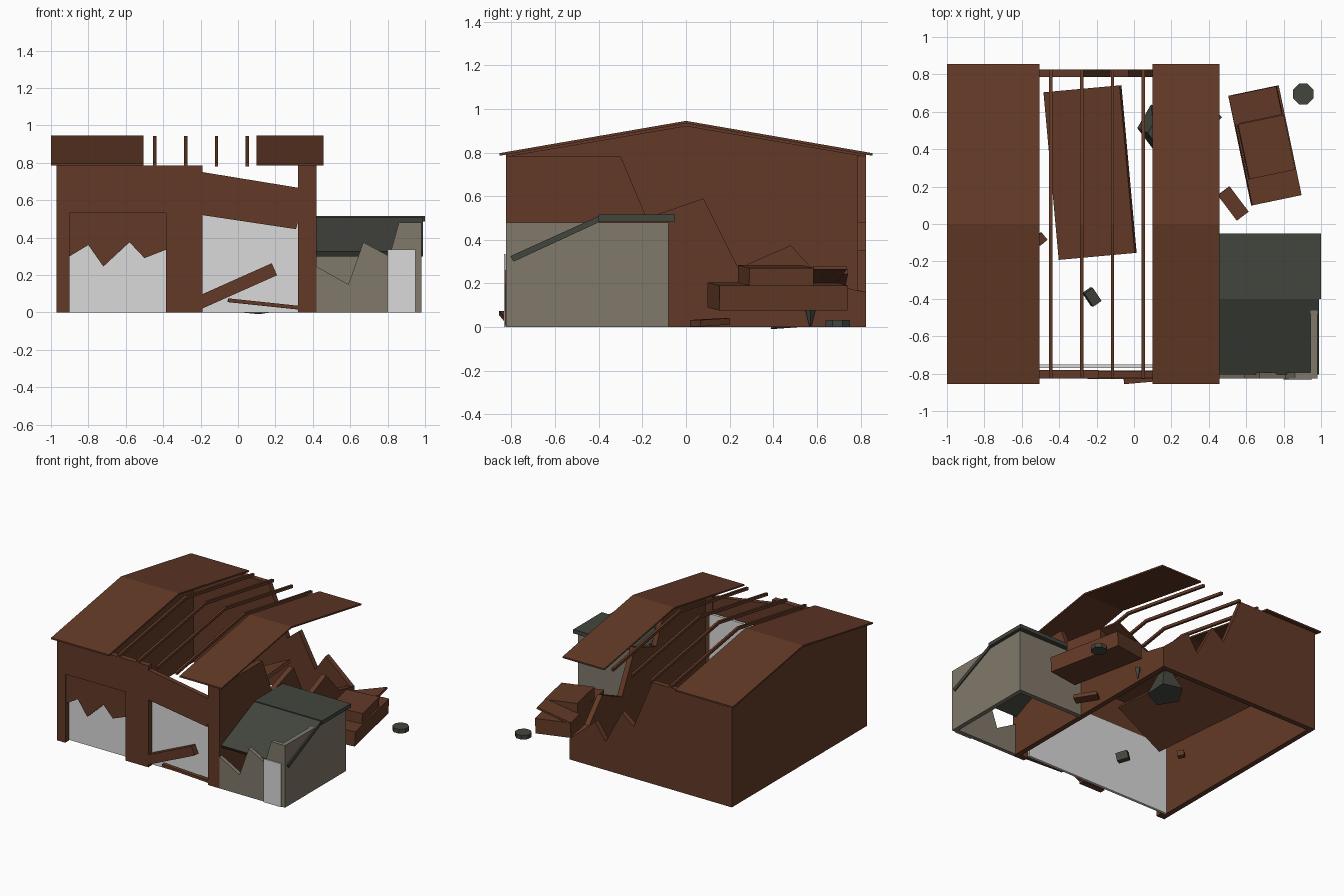
import bpy, bmesh, math
from mathutils import Vector, Euler

if "Cube" in bpy.data.objects:
    bpy.data.objects.remove(bpy.data.objects["Cube"])


def material(name, rgb):
    m = bpy.data.materials.new(name)
    m.diffuse_color = (*rgb, 1)
    m.use_nodes = True
    m.node_tree.nodes["Principled BSDF"].inputs["Base Color"].default_value = m.diffuse_color
    return m


RUST = material("rust_brown", (0.125, 0.042, 0.020))
TAN = material("dusty_tan", (0.22, 0.19, 0.145))
DARK = material("dark_grey_green", (0.055, 0.059, 0.047))
PALE = material("pale_grey", (0.70, 0.70, 0.70))


def finish(name, bm, mat):
    bmesh.ops.recalc_face_normals(bm, faces=bm.faces)
    me = bpy.data.meshes.new(name)
    bm.to_mesh(me)
    bm.free()
    me.materials.append(mat)
    ob = bpy.data.objects.new(name, me)
    bpy.context.collection.objects.link(ob)
    return ob


def box(name, loc, size, mat, rot=(0, 0, 0)):
    bm = bmesh.new()
    bmesh.ops.create_cube(bm, size=1)
    bmesh.ops.scale(bm, vec=size, verts=bm.verts)
    ob = finish(name, bm, mat)
    ob.location = loc
    ob.rotation_euler = [math.radians(a) for a in rot]
    return ob


def block(name, x, y, z, mat):
    return box(name, [(a + b) / 2 for a, b in (x, y, z)],
               [b - a for a, b in (x, y, z)], mat)


def profile(name, pts, axis, d0, d1, mat):
    """Extrude a flat outline: axis 'x' takes (y, z), axis 'y' takes (x, z)."""
    bm = bmesh.new()
    place = (lambda p: (d0, p[0], p[1])) if axis == 'x' else (lambda p: (p[0], d0, p[1]))
    face = bm.faces.new([bm.verts.new(place(p)) for p in pts])
    ext = bmesh.ops.extrude_face_region(bm, geom=[face])
    step = Vector((d1 - d0, 0, 0)) if axis == 'x' else Vector((0, d1 - d0, 0))
    bmesh.ops.translate(bm, vec=step,
                        verts=[g for g in ext["geom"] if isinstance(g, bmesh.types.BMVert)])
    return finish(name, bm, mat)


def cone(name, loc, r1, r2, h, sides, mat, rot=(0, 0, 0), scale=(1, 1, 1)):
    bm = bmesh.new()
    bmesh.ops.create_cone(bm, cap_ends=True, segments=sides, radius1=r1, radius2=r2, depth=h)
    ob = finish(name, bm, mat)
    ob.location = loc
    ob.rotation_euler = [math.radians(a) for a in rot]
    ob.scale = scale
    return ob


# Front wall with left doorway, jagged broken door, sagging header and corner post
profile("front_wall", [(-.97, 0), (-.97, .785), (-.19, .785), (-.19, 0), (-.385, 0),
                       (-.385, .53), (-.90, .53), (-.90, 0)], 'y', -.825, -.78, RUST)
profile("broken_door", [(-.90, .53), (-.385, .53), (-.385, .335), (-.50, .29), (-.58, .375),
                        (-.72, .245), (-.80, .36), (-.90, .30)], 'y', -.815, -.79, RUST)
profile("sagging_header", [(-.19, .75), (.33, .665), (.33, .52), (.31, .445), (-.19, .52)],
        'y', -.822, -.785, RUST)
block("front_post", (.32, .42), (-.825, -.78), (0, .785), RUST)
block("inner_front_panel", (-.93, .33), (-.77, -.75), (0, .55), PALE)

# Left wall with gable, broken back wall, broken right wall
profile("left_wall", [(-.825, 0), (.825, 0), (.825, .785), (0, .93), (-.825, .785)],
        'x', -.97, -.93, RUST)
profile("back_wall", [(-.97, 0), (-.97, .785), (-.29, .785), (-.13, .40), (-.03, .48),
                      (.11, .22), (.20, .35), (.42, .16), (.42, 0)], 'y', .785, .825, RUST)
profile("right_wall", [(-.825, 0), (-.825, .785), (-.30, .785), (-.18, .50), (.08, .59),
                       (.24, .27), (.48, .375), (.64, .20), (.825, .16), (.825, 0)],
        'x', .38, .42, RUST)


# Remaining roof sheets and bare rafters
def gable_strip(name, x0, x1, half, low, high, t):
    profile(name, [(-half, low), (0, high), (half, low), (half, low - t),
                   (0, high - t), (-half, low - t)], 'x', x0, x1, RUST)


gable_strip("roof_left", -1.0, -.505, .855, .797, .945, .012)
gable_strip("roof_right", .10, .457, .855, .797, .945, .012)
for i, x in enumerate((-.445, -.28, -.115, .05)):
    gable_strip(f"rafter_{i + 1}", x - .009, x + .009, .825, .802, .942, .022)

# Fallen roof slab and loose planks
box("fallen_slab", (-.235, .275, .16), (.45, .90, .025), RUST, (0, -25, 5.2))
box("leaning_beam", (-.02, -.805, .135), (.47, .045, .07), RUST, (0, -24, 0))
box("fallen_plank", (.135, -.825, .045), (.38, .03, .02), RUST, (0, 6, 5))

# Annex walls
profile("annex_front", [(.42, 0), (.42, .245), (.59, .15), (.67, .375), (.81, .30), (.86, .48),
                        (.98, .48), (.98, 0)], 'y', -.825, -.795, TAN)
block("annex_side", (.945, .98), (-.825, -.08), (0, .48), TAN)
block("annex_back", (.42, .98), (-.115, -.08), (0, .48), TAN)
block("annex_door", (.80, .95), (-.834, -.826), (0, .335), PALE)
# Annex roof, flat part and collapsed part
block("annex_roof", (.42, 1.0), (-.40, -.05), (.485, .515), DARK)
profile("annex_roof_collapsed", [(-.39, .513), (-.39, .485), (-.79, .30), (-.805, .325)],
        'x', .42, .99, DARK)

# Wrecked vehicle: body, cab and lifted lid, built around one turned origin
turn = Euler((0, 0, math.radians(11.8)))
for name, off, size, roll in (("wreck_body", (0, 0, .14), (.27, .60, .115), 3),
                              ("wreck_cab", (.005, -.01, .235), (.25, .30, .085), 3),
                              ("wreck_lid", (-.005, .22, .235), (.27, .155, .015), -16)):
    o = Vector(off)
    o.rotate(turn)
    box(name, Vector((.70, .42, 0)) + o, size, RUST, (0, roll, 11.8))
cone("loose_wheel", (.905, .695, .016), .06, .06, .032, 8, DARK, (0, 0, 22.5))

# Rubble
box("rubble_board", (.53, .11, .022), (.08, .17, .03), RUST, (3, 0, 37))
box("rubble_brick", (-.50, -.08, .025), (.05, .05, .04), RUST, (8, 5, 40))
box("rubble_stone", (-.225, -.39, .04), (.055, .085, .06), DARK, (10, 8, 35))
cone("rubble_heap", (.13, .50, .10), .15, .06, .18, 5, DARK, (6, -8, 20), (.8, .9, 1))
cone("rubble_spike", (.445, .57, .045), .005, .025, .08, 4, DARK)
